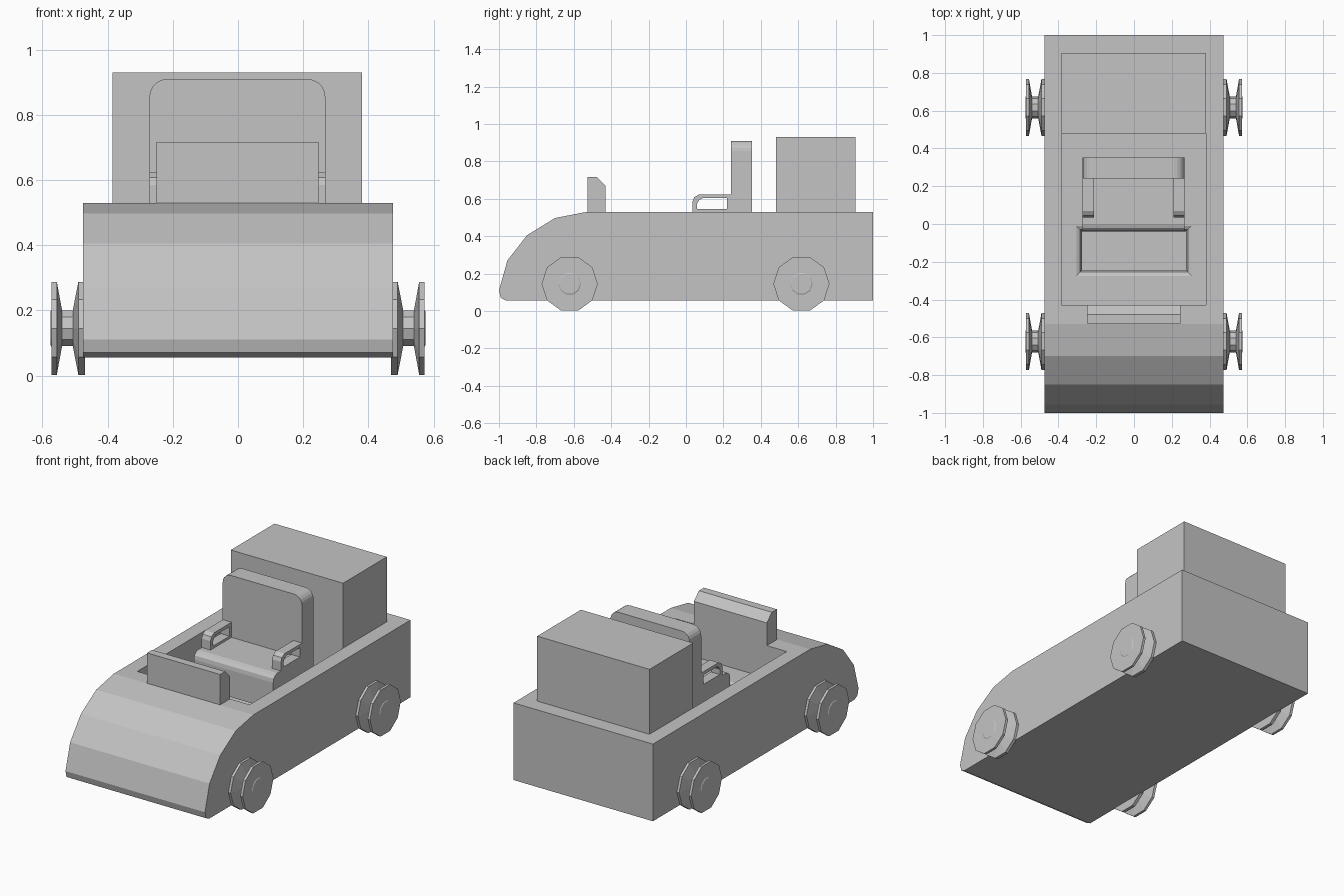
import bpy, bmesh, math
from mathutils import Vector

if "Cube" in bpy.data.objects:
    bpy.data.objects.remove(bpy.data.objects["Cube"])

grey = bpy.data.materials.new("plain_grey")
grey.diffuse_color = (0.55, 0.55, 0.55, 1)
grey.use_nodes = True
grey.node_tree.nodes["Principled BSDF"].inputs["Base Color"].default_value = grey.diffuse_color


def finish(name, bm):
    bmesh.ops.recalc_face_normals(bm, faces=bm.faces)
    me = bpy.data.meshes.new(name)
    bm.to_mesh(me)
    bm.free()
    me.materials.append(grey)
    ob = bpy.data.objects.new(name, me)
    bpy.context.collection.objects.link(ob)
    return ob


def prism(name, pts, lo, hi, axis="x"):
    """Extrude a (y, z) outline along x, or an (x, z) outline along y."""
    bm = bmesh.new()
    def place(t):
        return [bm.verts.new((t, a, b) if axis == "x" else (a, t, b)) for a, b in pts]
    v, w = place(lo), place(hi)
    bm.faces.new(v)
    bm.faces.new(w[::-1])
    for i in range(len(pts)):
        j = (i + 1) % len(pts)
        bm.faces.new((v[i], v[j], w[j], w[i]))
    return finish(name, bm)


def box(name, x0, x1, y0, y1, z0, z1):
    return prism(name, [(y0, z0), (y1, z0), (y1, z1), (y0, z1)], x0, x1)


def cut(target, cutter):
    cutter.hide_render = True
    m = target.modifiers.new("cut", "BOOLEAN")
    m.operation, m.solver, m.object = "DIFFERENCE", "EXACT", cutter
    bpy.context.view_layer.objects.active = target
    bpy.ops.object.modifier_apply(modifier=m.name)
    bpy.data.objects.remove(cutter)


FLOOR = 0.33

# body with rounded nose
body = prism("body", [(1, .055), (1, .53), (-.53, .53), (-.70, .497), (-.85, .405),
                      (-.955, .27), (-1, .11), (-.99, .07), (-.96, .055)], -.475, .475)
# open cockpit
cut(body, box("cockpit_cutter", -.385, .38, -.43, .485, FLOOR, .7))

# footwell with flared rim
bm = bmesh.new()
rings = []
for grow, z in [(0, .23), (0, FLOOR - .03), (.01, FLOOR - .01), (.03, FLOOR), (.03, FLOOR + .02)]:
    x, y0, y1 = .275 + grow, -.245 - grow, -.04 + grow
    rings.append([bm.verts.new(p) for p in
                  [(-x, y0, z), (x, y0, z), (x, y1, z), (-x, y1, z)]])
bm.faces.new(rings[0])
bm.faces.new(rings[-1])
for a, b in zip(rings, rings[1:]):
    for i in range(4):
        j = (i + 1) % 4
        bm.faces.new((a[i], a[j], b[j], b[i]))
cut(body, finish("footwell_cutter", bm))

# rear cargo box
box("cargo_box", -.385, .38, .48, .905, .52, .93)

# dashboard screen
prism("windscreen", [(-.43, .52), (-.43, .67), (-.478, .717), (-.527, .717), (-.527, .52)],
      -.25, .247)

# seat cushion with rolled front edge
prism("seat_cushion", [(.35, FLOOR - .01), (.35, .53), (0, .53), (-.022, .523),
                       (-.036, .508), (-.04, .485), (-.04, FLOOR - .01)], -.272, .268)

# backrest with rounded top corners
R = .055
outline = [(-.272, .52), (.268, .52)]
for cx, start in ((.268 - R, 0), (-.272 + R, 90)):
    for k in range(6):
        a = math.radians(start + 18 * k)
        outline.append((cx + R * math.cos(a), .91 - R + R * math.sin(a)))
prism("seat_backrest", outline, .24, .352, "y")

# armrests: bent loop with a slot
loop = [(.24, .525), (.035, .525), (.035, .585), (.044, .608), (.07, .623), (.24, .623),
        (.24, .603), (.09, .603), (.072, .595), (.06, .575), (.06, .545), (.24, .545)]
for side, x0, x1 in (("left", -.272, -.212), ("right", .208, .268)):
    prism("armrest_" + side, loop, x0, x1)
    box("armrest_post_" + side, x0, x1, .22, .245, .53, .615)

# ten-sided spool wheels
spool = [(.47, .15), (.49, .15), (.507, .058), (.54, .058), (.556, .15), (.572, .15),
         (.572, .06), (.575, .055)]
for side, s in (("left", -1), ("right", 1)):
    for end, y in (("front", -.622), ("rear", .617)):
        bm = bmesh.new()
        rings = [[bm.verts.new((s * x, y + r * math.cos(k * math.pi / 5),
                                .145 + r * math.sin(k * math.pi / 5))) for k in range(10)]
                 for x, r in spool]
        bm.faces.new(rings[0])
        bm.faces.new(rings[-1])
        for a, b in zip(rings, rings[1:]):
            for i in range(10):
                j = (i + 1) % 10
                bm.faces.new((a[i], a[j], b[j], b[i]))
        finish("wheel_%s_%s" % (end, side), bm)
